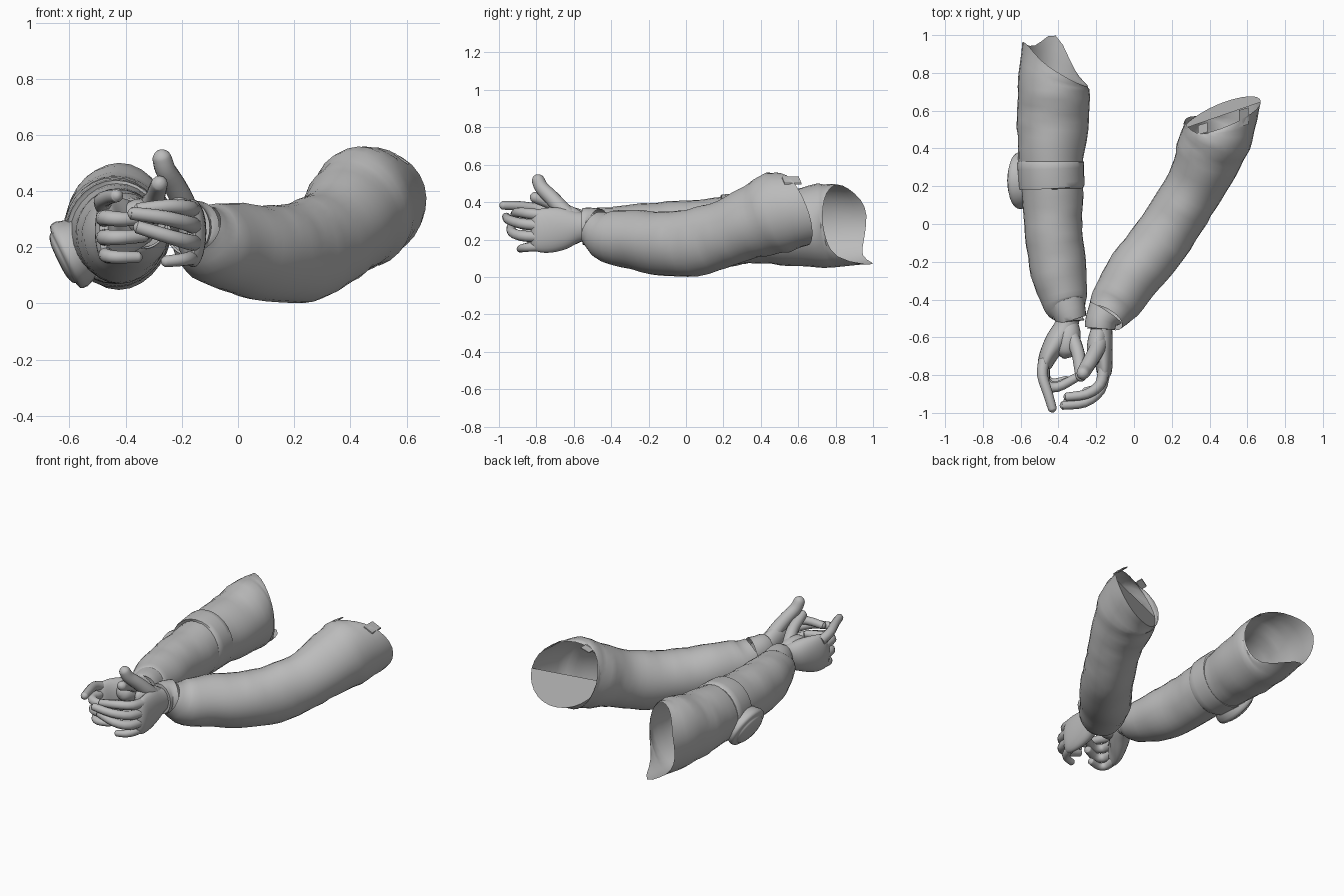
import bpy, bmesh, math
from mathutils import Vector

cube = bpy.data.objects.get("Cube")
if cube:
    bpy.data.objects.remove(cube, do_unlink=True)

grey = bpy.data.materials.new("plain grey")
grey.use_nodes = True
grey.diffuse_color = (0.5, 0.5, 0.5, 1)
grey.node_tree.nodes["Principled BSDF"].inputs["Base Color"].default_value = (0.5, 0.5, 0.5, 1)


def finish(name, bm, angle=50):
    mesh = bpy.data.meshes.new(name)
    bmesh.ops.recalc_face_normals(bm, faces=bm.faces)
    bm.to_mesh(mesh)
    bm.free()
    obj = bpy.data.objects.new(name, mesh)
    bpy.context.collection.objects.link(obj)
    mesh.materials.append(grey)
    bpy.ops.object.select_all(action='DESELECT')
    obj.select_set(True)
    bpy.context.view_layer.objects.active = obj
    bpy.ops.object.shade_smooth_by_angle(angle=math.radians(angle))


def smooth_path(rows, steps):
    """Catmull-Rom interpolation through rows of (x, y, z, half width, half height)."""
    rows = [Vector(r) for r in rows]
    ext = [2 * rows[0] - rows[1]] + rows + [2 * rows[-1] - rows[-2]]
    out = []
    for a, b, c, d in zip(ext, ext[1:], ext[2:], ext[3:]):
        for i in range(steps):
            t = i / steps
            out.append(b + (c - a) * (t / 2) + (2 * a - 5 * b + 4 * c - d) * (t * t / 2)
                       + (3 * b - a - 3 * c + d) * (t ** 3 / 2))
    return out + [rows[-1]]


def loft(name, rows, steps=4, sides=28, caps=(False, False), rim=None, folds=0.0,
         up=Vector((0, 0, 1)), flap=False):
    """Skin elliptical rings; rim(angle) slides the last ring, folds adds cloth ripples,
    flap closes the lower half of the last ring."""
    path = smooth_path(rows, steps)
    bm = bmesh.new()
    rings = []
    for i, p in enumerate(path):
        nxt, prv = path[min(i + 1, len(path) - 1)], path[max(i - 1, 0)]
        tan = Vector((nxt - prv)[:3]).normalized()
        side = tan.cross(up).normalized()
        top = side.cross(tan)
        ring = []
        for k in range(sides):
            a = math.tau * k / sides
            ripple = 1 + folds * math.sin(1.3 * i + 2 * math.sin(a + 0.4 * i)) * math.sin(a * 2 + i * 0.5)
            pos = Vector(p[:3]) + (side * math.cos(a) * p[3] + top * math.sin(a) * p[4]) * ripple
            if rim:
                blend = max(0, 1 - (len(path) - 1 - i) / steps)
                pos += tan * rim(a) * blend
            ring.append(bm.verts.new(pos))
        rings.append(ring)
    for r, s in zip(rings, rings[1:]):
        for k in range(sides):
            j = (k + 1) % sides
            bm.faces.new((r[k], r[j], s[j], s[k]))
    for cap, ring in zip(caps, (rings[0], rings[-1])):
        if cap:
            bm.faces.new(ring)
    if flap:
        bm.faces.new(rings[-1][sides // 2:] + rings[-1][:1])
    finish(name, bm)


def finger(name, points, radius, up=Vector((0, 0, 1))):
    """Tapered round-tipped finger through the given joints."""
    n = len(points) - 1
    rows = [(*p, radius * (1 - 0.25 * i / n), radius * (1 - 0.25 * i / n)) for i, p in enumerate(points)]
    tip, r = Vector(points[-1]), radius * 0.75
    tan = (tip - Vector(points[-2])).normalized()
    for reach, scale in ((0.5, 0.85), (0.85, 0.5), (1, 0.12)):
        rows.append((*(tip + tan * r * reach), r * scale, r * scale))
    loft(name, rows, 3, 12, (True, True), up=up)


# Sleeves, from the wrist to the open shoulder end
loft("left_sleeve", [
    (-.15, -.495, .265, .1, .095), (-.095, -.41, .217, .135, .14), (.01, -.25, .195, .152, .162),
    (.14, -.09, .177, .157, .172), (.255, .085, .193, .153, .182), (.345, .24, .245, .16, .177),
    (.405, .39, .305, .18, .2), (.448, .49, .345, .186, .218), (.467, .575, .36, .185, .2)],
    rim=lambda a: 0.11 * math.cos(a) - 0.045 * math.sin(a), folds=0.025, flap=True)


def ragged_rim(a):
    far_tip = 0.03 * max(0, math.cos(a - 2.7)) ** 6
    low_tip = 0.13 * max(0, math.cos(a - 1.5 * math.pi)) ** 8
    return far_tip + low_tip - 0.1 * math.cos(a) - 0.02 * math.sin(a) - 0.01


loft("right_sleeve", [
    (-.345, -.47, .28, .09, .085), (-.366, -.41, .257, .12, .118), (-.4, -.25, .24, .147, .152),
    (-.425, -.05, .238, .152, .168), (-.43, .15, .25, .16, .17), (-.44, .35, .258, .172, .183),
    (-.43, .55, .26, .19, .2), (-.425, .72, .275, .188, .222), (-.42, .85, .28, .175, .215)],
    rim=ragged_rim, folds=0.025)

# Wrist cuffs
loft("left_cuff", [(-.18, -.55, .27, .06, .08), (-.18, -.552, .27, .08, .098),
                   (-.174, -.51, .27, .084, .1), (-.15, -.47, .265, .1, .1)], 2)
loft("right_cuff", [(-.332, -.505, .28, .06, .07), (-.332, -.507, .28, .08, .085),
                    (-.345, -.46, .28, .09, .092), (-.356, -.425, .27, .1, .105)], 2)

# Elbow band and its round pad
loft("elbow_band", [(-.436, .19, .255, .155, .165), (-.436, .195, .255, .174, .184),
                    (-.44, .26, .258, .176, .188), (-.442, .325, .26, .177, .189),
                    (-.442, .33, .26, .16, .17)], 2)
out = Vector((-.9, 0, -.44))
centre = Vector((-.575, .23, .185))
pad = [(-.03, .13, .11), (.02, .15, .128), (.045, .145, .122), (.052, .118, .1),
       (.062, .11, .092), (.072, .07, .06), (.074, .01, .01)]
loft("elbow_pad", [(*(centre + out * d), w, h) for d, w, h in pad], 2, caps=(True, True))

# Shoulder tabs on the left sleeve
for i, (spot, size, tilt) in enumerate((((.365, .505, .53), (.05, .05, .006), .5),
                                        ((.582, .565, .515), (.05, .09, .008), -.7))):
    bm = bmesh.new()
    bmesh.ops.create_cube(bm, size=1)
    for v in bm.verts:
        x, y, z = (c * s for c, s in zip(v.co, size))
        v.co = Vector((x, y + 0.3 * x, z + tilt * x)) + Vector(spot)
    finish(f"shoulder_tab_{i + 1}", bm)

# Palms
loft("left_palm", [
    (-.175, -.48, .27, .058, .07), (-.172, -.57, .268, .057, .08), (-.167, -.65, .26, .054, .11),
    (-.16, -.73, .25, .047, .12), (-.158, -.79, .246, .038, .113), (-.166, -.825, .246, .015, .09)],
    caps=(True, True))
loft("right_palm", [
    (-.34, -.45, .28, .06, .065), (-.36, -.54, .275, .062, .078), (-.408, -.62, .27, .062, .105),
    (-.45, -.69, .262, .05, .118), (-.473, -.75, .258, .038, .112), (-.478, -.79, .26, .015, .085)],
    caps=(True, True))

# Fleshy pads joining the thumbs to the palms
loft("left_thumb_pad", [
    (-.18, -.53, .275, .03, .04), (-.188, -.59, .29, .05, .07), (-.2, -.66, .315, .05, .075),
    (-.212, -.72, .34, .035, .055), (-.215, -.75, .35, .008, .015)], caps=(True, True))
loft("right_thumb_pad", [
    (-.345, -.5, .28, .04, .045), (-.345, -.57, .29, .062, .07), (-.352, -.63, .305, .064, .07),
    (-.365, -.685, .315, .05, .05), (-.37, -.71, .32, .01, .015)], caps=(True, True))

# Fingers
names = ("index", "middle", "ring", "little")
left_joints = (
    [(-.16, -.77, .33), (-.18, -.85, .34), (-.25, -.9, .345), (-.35, -.915, .335)],
    [(-.155, -.78, .275), (-.18, -.88, .285), (-.26, -.945, .305), (-.37, -.96, .32)],
    [(-.155, -.78, .215), (-.18, -.88, .22), (-.25, -.93, .24), (-.35, -.935, .27)],
    [(-.16, -.76, .165), (-.175, -.83, .16), (-.205, -.87, .155), (-.255, -.885, .15)])
right_joints = (
    [(-.475, -.72, .34), (-.485, -.8, .365), (-.455, -.9, .38), (-.433, -.975, .383)],
    [(-.475, -.74, .3), (-.472, -.84, .305), (-.41, -.865, .3), (-.31, -.815, .305)],
    [(-.475, -.75, .235), (-.47, -.83, .235), (-.42, -.86, .235), (-.34, -.83, .24)],
    [(-.47, -.74, .18), (-.468, -.81, .17), (-.43, -.84, .165), (-.36, -.825, .165)])
for side, joints in (("left", left_joints), ("right", right_joints)):
    for label, points in zip(names, joints):
        finger(f"{side}_{label}_finger", points, 0.027 if label == "little" else 0.031)

# Thumbs
across = Vector((1, 0, 0))
finger("left_thumb", [(-.178, -.6, .3), (-.195, -.66, .36), (-.228, -.72, .425), (-.258, -.77, .475),
                      (-.27, -.79, .515)], 0.046, across)
finger("right_thumb", [(-.345, -.56, .3), (-.315, -.63, .345), (-.295, -.69, .38), (-.287, -.75, .405),
                       (-.28, -.805, .425)], 0.04, across)
